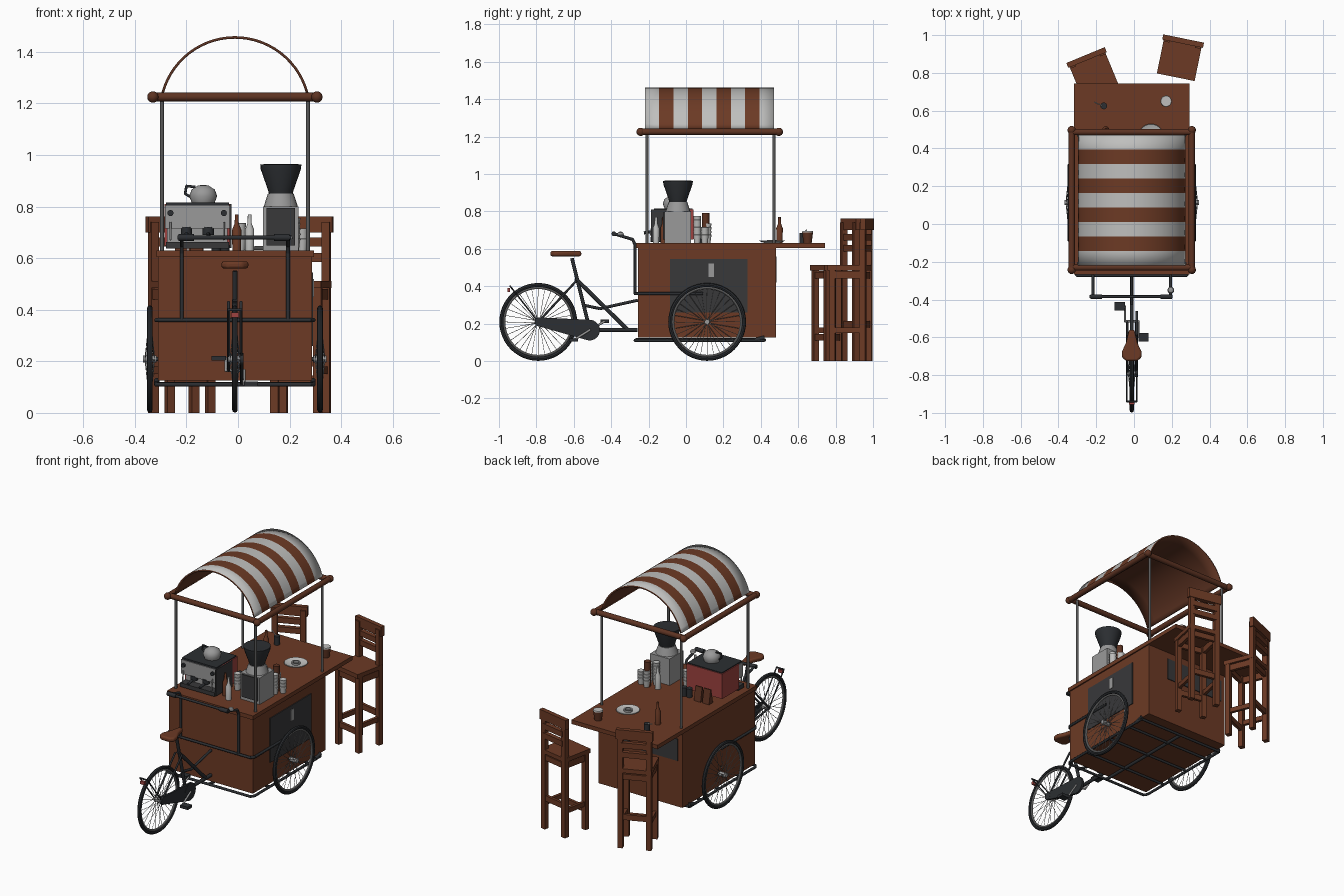
import bpy, bmesh
from math import sin, cos, pi, radians
from mathutils import Vector, Matrix

if "Cube" in bpy.data.objects:
    bpy.data.objects.remove(bpy.data.objects["Cube"])

def material(name, r, g, b):
    m = bpy.data.materials.new(name)
    m.use_nodes = True
    m.diffuse_color = (r, g, b, 1)
    m.node_tree.nodes["Principled BSDF"].inputs["Base Color"].default_value = (r, g, b, 1)
    return m

WOOD = material("brown wood", .15, .042, .018)
DARKWOOD = material("dark wood", .11, .033, .016)
BLACK = material("dark metal", .025, .028, .032)
BOARD = material("chalk grey", .04, .04, .042)
STEEL = material("steel", .32, .32, .32)
POLE = material("pole grey", .1, .1, .1)
CREAM = material("off white", .52, .52, .51)
RED = material("red enamel", .34, .055, .05)
CX = -.012   # the cart's centre line

def finish(name, bm, mats, smooth=True):
    me = bpy.data.meshes.new(name)
    bmesh.ops.recalc_face_normals(bm, faces=bm.faces)
    bm.to_mesh(me)
    bm.free()
    for m in mats if isinstance(mats, list) else [mats]:
        me.materials.append(m)
    if smooth:
        me.polygons.foreach_set("use_smooth", [True] * len(me.polygons))
        me.set_sharp_from_angle(angle=radians(40))
    ob = bpy.data.objects.new(name, me)
    bpy.context.collection.objects.link(ob)
    return ob

def add_box(bm, x, y, z):
    size = [b - a for a, b in (x, y, z)]
    mid = [(a + b) / 2 for a, b in (x, y, z)]
    bmesh.ops.create_cube(bm, size=1, matrix=Matrix.Translation(mid) @ Matrix.Diagonal((*size, 1)))

def box(name, x, y, z, mat):
    bm = bmesh.new()
    add_box(bm, x, y, z)
    return finish(name, bm, mat, False)

def add_rod(bm, a, b, r, r2=None, n=10):
    a, b = Vector(a), Vector(b)
    rot = (b - a).to_track_quat('Z', 'Y').to_matrix().to_4x4()
    bmesh.ops.create_cone(bm, cap_ends=True, segments=n, radius1=r, radius2=r if r2 is None else r2,
                          depth=(b - a).length, matrix=Matrix.Translation((a + b) / 2) @ rot)

def rod(name, a, b, r, mat, r2=None, n=12):
    bm = bmesh.new()
    add_rod(bm, a, b, r, r2, n)
    return finish(name, bm, mat)

def tube(name, points, r, mat):
    bm = bmesh.new()
    for a, b in zip(points, points[1:]):
        add_rod(bm, a, b, r)
    for p in points[1:-1]:
        bmesh.ops.create_uvsphere(bm, u_segments=10, v_segments=6, radius=r, matrix=Matrix.Translation(p))
    return finish(name, bm, mat)

def lathe(name, profile, loc, mat, n=20):
    bm = bmesh.new()
    verts = [bm.verts.new((r, 0, z)) for r, z in profile]
    edges = [bm.edges.new(p) for p in zip(verts, verts[1:])]
    bmesh.ops.spin(bm, geom=verts + edges, cent=(0, 0, 0), axis=(0, 0, 1), angle=2 * pi, steps=n)
    bmesh.ops.remove_doubles(bm, verts=bm.verts, dist=.0001)
    ob = finish(name, bm, mat)
    ob.location = loc
    return ob

# Cart body and counter
box("cart_body", (-.31, .286), (-.257, .48), (.125, .605), WOOD)
box("counter_top", (-.317, .294), (-.267, .743), (.604, .63), WOOD)
box("side_board", (.286, .291), (-.086, .33), (.26, .545), BOARD)
box("side_label", (.291, .294), (.12, .15), (.45, .52), STEEL)
box("rear_board", (-.28, .14), (.48, .485), (.42, .56), BOARD)

# Wheels with spokes
def wheel(name, x, y, r=.208):
    turn = Matrix.Rotation(pi / 2, 4, 'Y')
    for part, ring, thick, mat in (("tyre", r - .011, .011, BLACK), ("rim", r - .026, .006, STEEL)):
        o = lathe(f"{name}_{part}", [(ring + thick * cos(a * pi / 4), thick * sin(a * pi / 4)) for a in range(9)],
                  (0, 0, 0), mat, 48)
        o.matrix_world = Matrix.Translation((x, y, .209)) @ turn
    bm = bmesh.new()
    for i in range(32):
        a, side = 2 * pi * i / 32, (-1) ** i
        b = a + .35 * (1 if i % 4 < 2 else -1)
        add_rod(bm, (x + .018 * side, y + .014 * cos(b), .209 + .014 * sin(b)),
                (x, y + (r - .028) * cos(a), .209 + (r - .028) * sin(a)), .0014, n=4)
    add_rod(bm, (x - .026, y, .209), (x + .026, y, .209), .014)
    finish(name + "_spokes_hub", bm, STEEL)

wheel("bike_wheel", CX, -.79)
wheel("cart_wheel_right", CX - .33, .113)
wheel("cart_wheel_left", CX + .33, .113)
rod("cart_axle", (CX - .355, .113, .209), (CX + .355, .113, .209), .008, BLACK)

# Tube chassis round the cart
for name, z, y in (("upper_rail", .36, .09), ("lower_rail", .11, .42)):
    pts = [(-.305, y), (-.305, -.25), (-.29, -.272), (.266, -.272), (.281, -.25), (.281, y)]
    tube(name, [(px + (.012 if px > 0 else -.012), py, z) for px, py in pts], .008, BLACK)
for i, y in enumerate((-.1, .113, .3, .42)):
    rod(f"chassis_bar_{i}", (-.315, y, .112), (.291, y, .112), .008, BLACK)
rod("chassis_spine", (CX, -.27, .112), (CX, .42, .112), .01, BLACK)
for s in (-1, 1):
    tube("rail_end", [(CX + s * .303, .37, .112), (CX + s * .303, .42, .125)], .011, BLACK)

# Handlebar frame
for s in (-1, 1):
    x = CX + s * .206
    tube("handlebar_leg", [(x, -.272, .36), (x, -.272, .62), (x, -.285, .65), (x, -.385, .68)], .008, BLACK)
rod("handlebar", (-.235, -.385, .68), (.205, -.385, .68), .008, BLACK)
for x in (-.2, .17):
    rod("handle_grip", (x - .03, -.385, .68), (x + .03, -.385, .68), .013, BLACK)
lathe("bell", [(0, .018), (.014, .012), (.018, 0), (0, 0)], (.195, -.35, .675), STEEL)

# Bicycle frame, each tube as (y, z) ends and radius
def frame(name, path, r, dx=0):
    tube(name, [(CX + dx, y, z) for y, z in path], r, BLACK)
frame("seat_tube", [(-.61, .55), (-.515, .17)], .01)
frame("main_tube", [(-.59, .44), (-.31, .165)], .011)
frame("upper_stay", [(-.46, .28), (-.257, .325)], .008)
frame("lower_tube", [(-.515, .166), (-.26, .166)], .011)
frame("mid_tube", [(-.555, .3), (-.46, .28)], .008)
for s in (-1, 1):
    frame("seat_stay", [(-.585, .43), (-.79, .209)], .006, s * .024)
    frame("chain_stay", [(-.515, .166), (-.79, .209)], .006, s * .024)
    frame("rack_strut", [(-.79, .209), (-.94, .4)], .004, s * .026)
rod("rack_hoop", (CX - .028, -.94, .4), (CX + .028, -.94, .4), .005, BLACK)
box("rear_reflector", (CX - .015, CX + .015), (-.955, -.94), (.37, .39), RED)
rod("chain_disc", (.008, -.515, .165), (.022, -.515, .165), .055, BLACK, n=28)
rod("hub_disc", (.008, -.785, .209), (.022, -.785, .209), .024, BLACK, n=20)
bm = bmesh.new()
case = [bm.verts.new((.009, y, z)) for y, z in ((-.785, .233), (-.785, .185), (-.53, .112), (-.505, .22))]
g = bmesh.ops.extrude_face_region(bm, geom=[bm.faces.new(case)])
bmesh.ops.translate(bm, vec=(.012, 0, 0), verts=[v for v in g["geom"] if isinstance(v, bmesh.types.BMVert)])
finish("chain_case", bm, BLACK, False)
for s, y, z in ((1, -.6, .112), (-1, -.435, .212)):
    x = CX + s * .035
    tube("crank", [(CX, -.515, .165), (x, -.515, .165), (x, y, z)], .006, STEEL)
    a, b = sorted((x, x + s * .055))
    box("pedal", (a, b), (y - .022, y + .022), (z - .009, z + .009), BLACK)

# Saddle: half outline mirrored, then rounded
bm = bmesh.new()
half = [(.03, -.725), (.052, -.705), (.052, -.675), (.03, -.63), (.014, -.56)]
ring = [(CX + x, y) for x, y in half] + [(CX - x, y) for x, y in reversed(half)]
f = bm.faces.new([bm.verts.new((x, y, .56)) for x, y in ring])
g = bmesh.ops.extrude_face_region(bm, geom=[f])
bmesh.ops.translate(bm, vec=(0, 0, .028), verts=[v for v in g["geom"] if isinstance(v, bmesh.types.BMVert)])
mod = finish("saddle", bm, WOOD).modifiers.new("round", 'BEVEL')
mod.width, mod.segments = .01, 3

# Canopy: posts, rails, knobs and striped arch
for x in (-.295, .271):
    for y in (-.209, .47):
        rod("canopy_post", (x, y, .63), (x, y, 1.22), .008, POLE)
for s in (-1, 1):
    x = CX + s * .318
    rod("side_rail", (x, -.235, 1.225), (x, .497, 1.225), .017, DARKWOOD, n=16)
    for y in (-.243, .497):
        lathe("rail_knob", [(.022 * cos(a * pi / 8), .022 * sin(a * pi / 8)) for a in range(-4, 5)],
              (x, y, 1.225), DARKWOOD, 16)
for y in (-.23, .487):
    rod("cross_rail", (CX - .315, y, 1.225), (CX + .315, y, 1.225), .017, DARKWOOD, n=16)
R, SPAN, N, BANDS = .295, 1.314, 28, 9
bm = bmesh.new()
grid = [[bm.verts.new((CX + R * sin(a), -.22 + .69 * j / BANDS, 1.461 - R + R * cos(a)))
         for a in (SPAN * (2 * i / N - 1) for i in range(N + 1))] for j in range(BANDS + 1)]
for j in range(BANDS):
    for i in range(N):
        f = bm.faces.new((grid[j][i], grid[j][i + 1], grid[j + 1][i + 1], grid[j + 1][i]))
        f.material_index = j % 2
arch = finish("canopy_arch", bm, [CREAM, WOOD, DARKWOOD, DARKWOOD])
if arch.data.polygons[N // 2].normal.z < 0:
    arch.data.flip_normals()
mod = arch.modifiers.new("thickness", 'SOLIDIFY')
mod.thickness, mod.offset, mod.material_offset, mod.material_offset_rim = .01, -1, 2, 2

# Bar stools, backrest on local +y
def stool(name, x, y, angle):
    bm = bmesh.new()
    for s in (-1, 1):
        lx = (s * .085 - .016, s * .085 + .016)
        add_box(bm, lx, (-.095, -.065), (0, .49))
        add_box(bm, lx, (.068, .1), (0, .74))
        add_box(bm, (s * .085 - .009, s * .085 + .009), (-.07, .07), (.15, .18))
        add_box(bm, (s * .085 - .01, s * .085 + .01), (-.07, .07), (.44, .48))
    for yy, z in ((-.08, .11), (.084, .18), (-.08, .44), (.084, .44)):
        add_box(bm, (-.08, .08), (yy - .009, yy + .009), (z, z + .035))
    add_box(bm, (-.102, .102), (-.105, .1), (.485, .512))
    for z, h, w in ((.585, .035, .08), (.645, .035, .08), (.7, .062, .11)):
        add_box(bm, (-w, w), (.076, .104), (z, z + h))
    ob = finish(name, bm, WOOD, False)
    ob.location, ob.rotation_euler.z = (x, y, 0), radians(angle)

stool("stool_right", -.217, .798, 22.4)
stool("stool_left", .242, .88, -11.5)

# Coffee machine
box("machine_body", (-.285, -.03), (-.13, .04), (.65, .81), RED)
box("machine_front", (-.283, -.032), (-.175, -.13), (.715, .805), STEEL)
box("machine_splash", (-.275, -.04), (-.136, -.13), (.655, .715), STEEL)
box("machine_top", (-.28, -.035), (-.17, .035), (.805, .816), BLACK)
box("drip_tray", (-.28, -.035), (-.19, -.13), (.637, .662), BOARD)
box("machine_end_panel", (-.032, -.026), (-.187, -.02), (.64, .81), BOARD)
for x in (-.2, -.115):
    rod("brew_head", (x, -.16, .69), (x, -.16, .72), .022, BLACK)
    rod("brew_handle", (x, -.16, .695), (x, -.225, .685), .008, BLACK)
for x in (-.262, -.055):
    rod("steam_knob", (x, -.188, .775), (x, -.17, .775), .012, BLACK)
    rod("steam_wand", (x, -.18, .74), (x, -.19, .67), .004, STEEL)
lathe("kettle", [(0, 0), (.045, 0), (.054, .025), (.045, .05), (.02, .066), (0, .068)], (-.135, -.07, .816), STEEL)
tube("kettle_handle", [(-.18, -.07, .835), (-.205, -.07, .85), (-.2, -.07, .88), (-.165, -.07, .876)], .005, BLACK)

# Coffee grinder with hopper
box("grinder_body", (.097, .235), (-.115, .028), (.63, .8), STEEL)
box("grinder_front", (.11, .222), (-.122, -.115), (.65, .795), BOARD)
lathe("grinder_neck", [(.066, 0), (.06, .02), (.05, .05), (0, .05)], (.166, -.043, .8), STEEL)
lathe("grinder_hopper", [(.045, 0), (.05, .02), (.078, .1), (.08, .118), (.06, .12), (0, .11)],
      (.166, -.043, .845), BLACK, 24)

# Cups, bottles and tableware
cup = [(0, 0), (.016, 0), (.022, .045), (.02, .046), (0, .04)]
for x, y, n in ((.22, .06, 5), (.17, .06, 6), (.2, .115, 4), (.01, -.02, 4), (.25, .1, 3)):
    for k in range(n):
        lathe("stacked_cup", cup, (x, y, .63 + k * .02), CREAM, 14)
bottle = [(0, 0), (.017, 0), (.018, .08), (.008, .105), (.007, .14), (0, .14)]
for x, y, mat in ((.045, -.16, CREAM), (-.005, -.12, WOOD), (-.15, .5, WOOD), (.13, .1, CREAM)):
    lathe("bottle", bottle, (x, y, .63), mat, 14)
rod("pepper_mill", (.2, .105, .63), (.2, .105, .79), .02, DARKWOOD)
for x, y in ((-.05, .09), (-.085, .085), (-.16, .625)):
    rod("coffee_can", (x, y, .63), (x, y, .685), .018, BLACK, n=16)
rod("stirrer", (-.165, .625, .68), (-.21, .645, .7), .003, CREAM)
for x in (-.22, -.16):
    bag = box("coffee_bag", (x - .024, x + .024), (.075, .115), (.63, .72), DARKWOOD)
    for v in bag.data.vertices:
        if v.co.z > .7:
            v.co.y = .095 + (v.co.y - .095) * .2
lathe("plate", [(0, .004), (.04, .004), (.068, .014), (.07, .011), (.04, 0), (0, 0)], (.09, .46, .631), CREAM, 28)
lathe("plate_ring", [(.026, 0), (.026, .012), (.018, .012), (.018, 0)], (.09, .46, .635), STEEL)
lathe("takeaway_cup", [(0, 0), (.022, 0), (.029, .058), (0, .058)], (.17, .65, .63), DARKWOOD)
lathe("takeaway_lid", [(.03, 0), (.028, .007), (0, .007)], (.17, .65, .688), CREAM)
